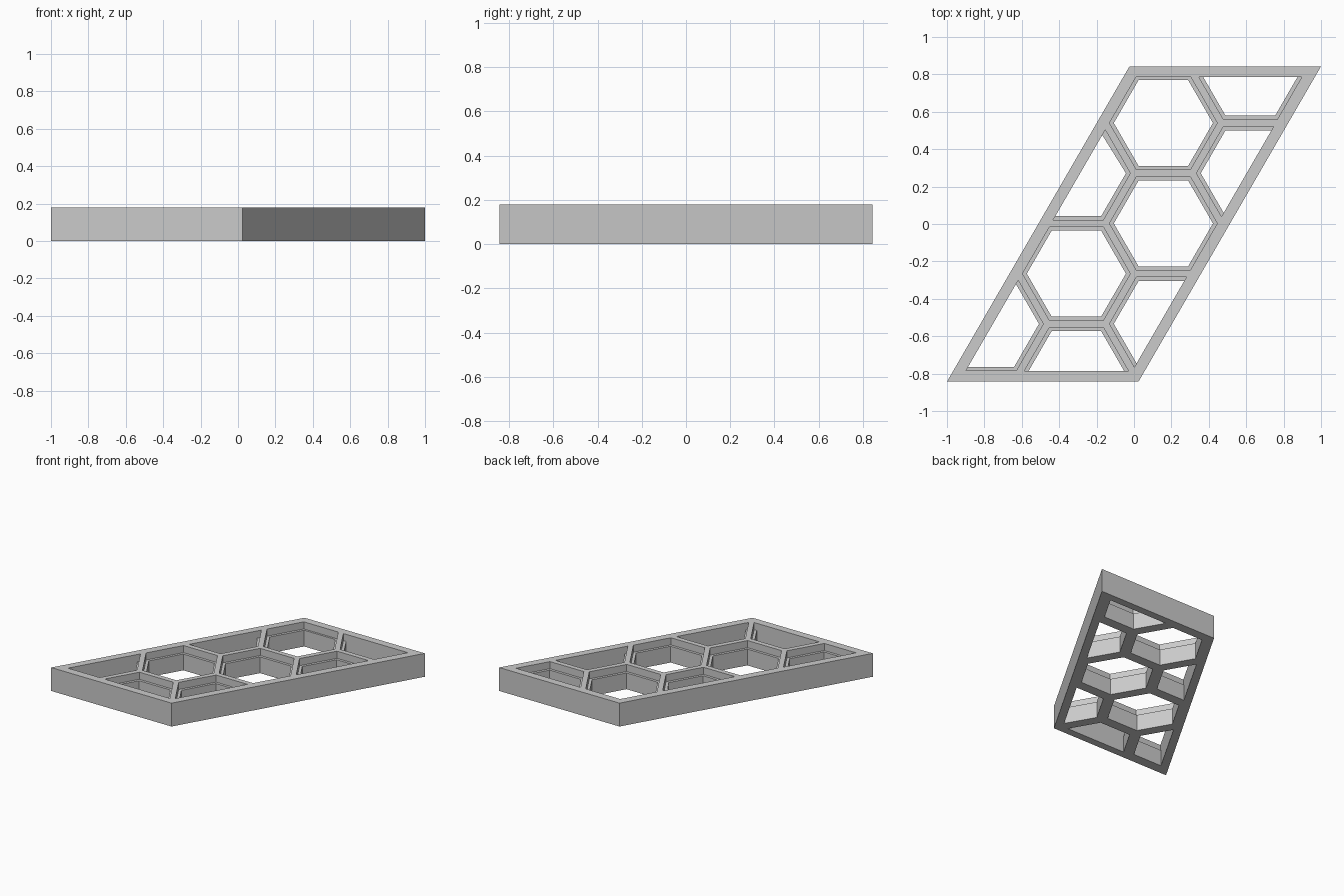
import bpy, bmesh
from math import sin, cos, pi
from mathutils import Vector

cube = bpy.data.objects.get("Cube")
if cube:
    bpy.data.objects.remove(cube)

HEIGHT = 0.18
LEDGE = 0.125          # height of the step inside each opening
PITCH = 0.537          # distance between neighbouring cells
FRAME = 0.058          # width of the outer frame
OUTLINE = [Vector(p) for p in ((-1, -0.843), (0.024, -0.843), (1, 0.843), (-0.024, 0.843))]

grey = bpy.data.materials.new("light_grey")
grey.use_nodes = True
grey.diffuse_color = (0.6, 0.6, 0.6, 1)
grey.node_tree.nodes["Principled BSDF"].inputs["Base Color"].default_value = (0.6, 0.6, 0.6, 1)


def clip_to_frame(poly):
    """Keep the part of a convex polygon inside the inner edge of the frame."""
    for i, a in enumerate(OUTLINE):
        d = (OUTLINE[(i + 1) % 4] - a).normalized()
        inward = Vector((-d.y, d.x))
        dist = [(p - a).dot(inward) - FRAME for p in poly]
        out = []
        for j, p in enumerate(poly):
            k = (j + 1) % len(poly)
            if dist[j] >= 0:
                out.append(p)
            if dist[j] * dist[k] < 0:
                out.append(p.lerp(poly[k], dist[j] / (dist[j] - dist[k])))
        poly = out
    return poly


def prisms(name, polys, z0, z1):
    """One object holding an upright prism for each polygon."""
    bm = bmesh.new()
    for poly in polys:
        face = bm.faces.new([bm.verts.new((p.x, p.y, z0)) for p in poly])
        top = bmesh.ops.extrude_face_region(bm, geom=[face])["geom"]
        bmesh.ops.translate(bm, vec=(0, 0, z1 - z0),
                            verts=[g for g in top if isinstance(g, bmesh.types.BMVert)])
    bmesh.ops.recalc_face_normals(bm, faces=bm.faces)
    mesh = bpy.data.meshes.new(name)
    bm.to_mesh(mesh)
    bm.free()
    mesh.materials.append(grey)
    obj = bpy.data.objects.new(name, mesh)
    bpy.context.collection.objects.link(obj)
    return obj


def cells(half_rib):
    """Honeycomb openings, shrunk by half a rib and cut off at the frame."""
    radius = (PITCH / 2 - half_rib) / cos(pi / 6)
    found = []
    for col in range(-3, 4):
        for row in range(-3, 4):
            centre = Vector((0.157 + col * PITCH * cos(pi / 6),
                             0.003 + (row + (col % 2) / 2) * PITCH))
            hexagon = [centre + radius * Vector((cos(i * pi / 3), sin(i * pi / 3))) for i in range(6)]
            poly = clip_to_frame(hexagon)
            if len(poly) > 2:
                found.append(poly)
    return found


# Slanted slab with the stepped openings cut through it
panel = prisms("honeycomb_panel", [OUTLINE], 0, HEIGHT)
cutters = [prisms("lower_opening_cutter", cells(0.039), -0.05, HEIGHT + 0.05),
           prisms("upper_opening_cutter", cells(0.019), LEDGE, HEIGHT + 0.05)]
for cutter in cutters:
    mod = panel.modifiers.new("cut", "BOOLEAN")
    mod.operation = "DIFFERENCE"
    mod.solver = "EXACT"
    mod.object = cutter

# Bake the cuts and remove the cutters
bpy.context.view_layer.update()
baked = bpy.data.meshes.new_from_object(panel.evaluated_get(bpy.context.evaluated_depsgraph_get()))
panel.modifiers.clear()
panel.data = baked
for cutter in cutters:
    bpy.data.objects.remove(cutter)
